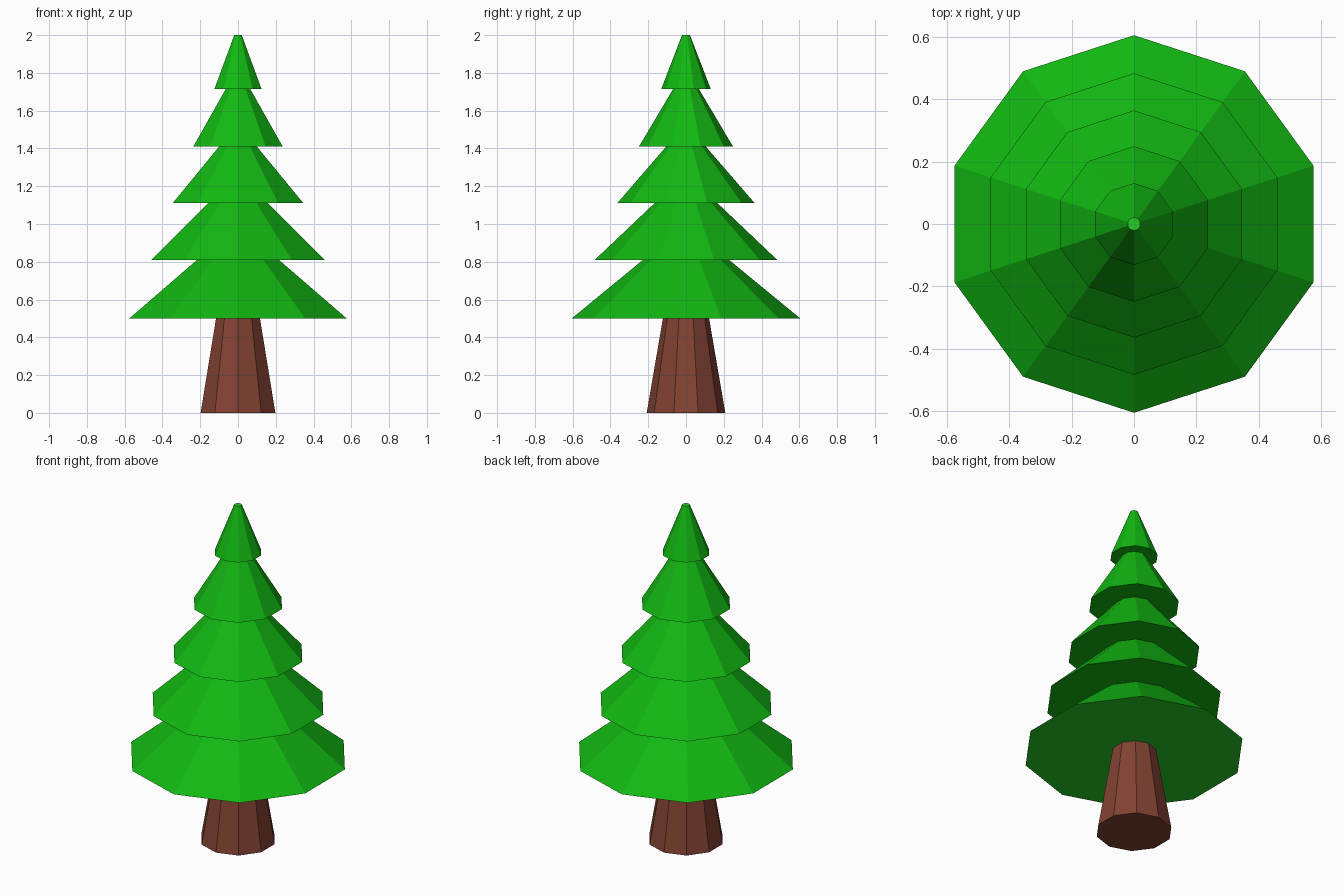
import bpy, bmesh, math

if "Cube" in bpy.data.objects:
    bpy.data.objects.remove(bpy.data.objects["Cube"])

SIDES = 10


def material(name, rgb):
    m = bpy.data.materials.new(name)
    m.diffuse_color = (*rgb, 1)
    m.use_nodes = True
    m.node_tree.nodes["Principled BSDF"].inputs["Base Color"].default_value = m.diffuse_color
    return m


def lathe(name, profile, mats):
    """Spin (radius, height) points into a closed, flat-faced ten-sided solid."""
    bm = bmesh.new()
    rings = []
    for r, z in profile:
        angles = [math.pi / 2 + 2 * math.pi * i / SIDES for i in range(SIDES)]
        rings.append([bm.verts.new((r * math.cos(a), r * math.sin(a), z)) for a in angles])
    for low, high in zip(rings, rings[1:]):
        for i in range(SIDES):
            j = (i + 1) % SIDES
            bm.faces.new((low[i], low[j], high[j], high[i]))
    # end caps use the last material
    for cap in (rings[0][::-1], rings[-1]):
        bm.faces.new(cap).material_index = len(mats) - 1
    bmesh.ops.recalc_face_normals(bm, faces=bm.faces)
    mesh = bpy.data.meshes.new(name)
    bm.to_mesh(mesh)
    bm.free()
    for m in mats:
        mesh.materials.append(m)
    obj = bpy.data.objects.new(name, mesh)
    bpy.context.collection.objects.link(obj)
    return obj


bark = material("brown bark", (0.22, 0.054, 0.032))
needles = material("green needles", (0.006, 0.48, 0.006))
cap_green = material("light green caps", (0.019, 0.62, 0.019))

# Tapered trunk
lathe("trunk", [(0.208, 0), (0.122, 0.502)], [bark])

# Five stacked tiers: bottom radius, top radius, bottom height, top height
tiers = [
    (0.605, 0.228, 0.50, 0.81),
    (0.483, 0.167, 0.81, 1.11),
    (0.364, 0.105, 1.11, 1.41),
    (0.249, 0.068, 1.41, 1.715),
    (0.131, 0.021, 1.715, 2.0),
]
profile = []
for r_low, r_high, z_low, z_high in tiers:
    profile += [(r_low, z_low), (r_high, z_high)]
lathe("foliage", profile, [needles, cap_green])
